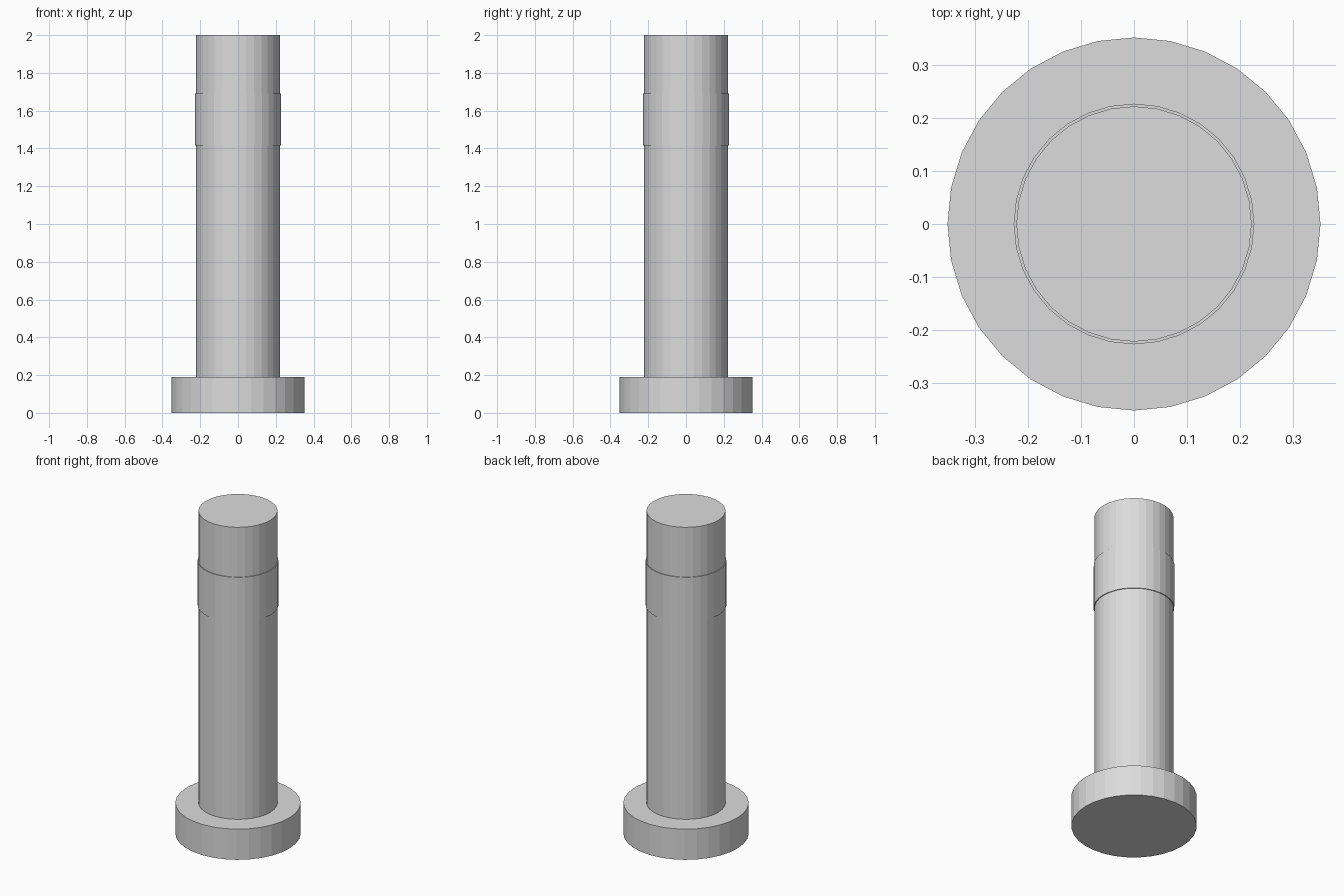
import bpy

cube = bpy.data.objects.get("Cube")
if cube:
    bpy.data.objects.remove(cube, do_unlink=True)

# One plain light grey for the whole pin
grey = bpy.data.materials.new("light_grey")
grey.use_nodes = True
colour = (0.72, 0.72, 0.72, 1.0)
grey.diffuse_color = colour
grey.node_tree.nodes["Principled BSDF"].inputs["Base Color"].default_value = colour


def cylinder(name, radius, bottom, top):
    """Flat-shaded upright cylinder between two heights."""
    bpy.ops.mesh.primitive_cylinder_add(
        vertices=32, radius=radius, depth=top - bottom,
        location=(0, 0, (bottom + top) / 2))
    part = bpy.context.object
    part.name = name
    part.data.materials.append(grey)
    return part


# Wide foot, long shaft, and a slightly raised band near the top
cylinder("base_flange", 0.352, 0.0, 0.19)
cylinder("shaft", 0.222, 0.19, 2.0)
cylinder("raised_collar", 0.227, 1.415, 1.692)
